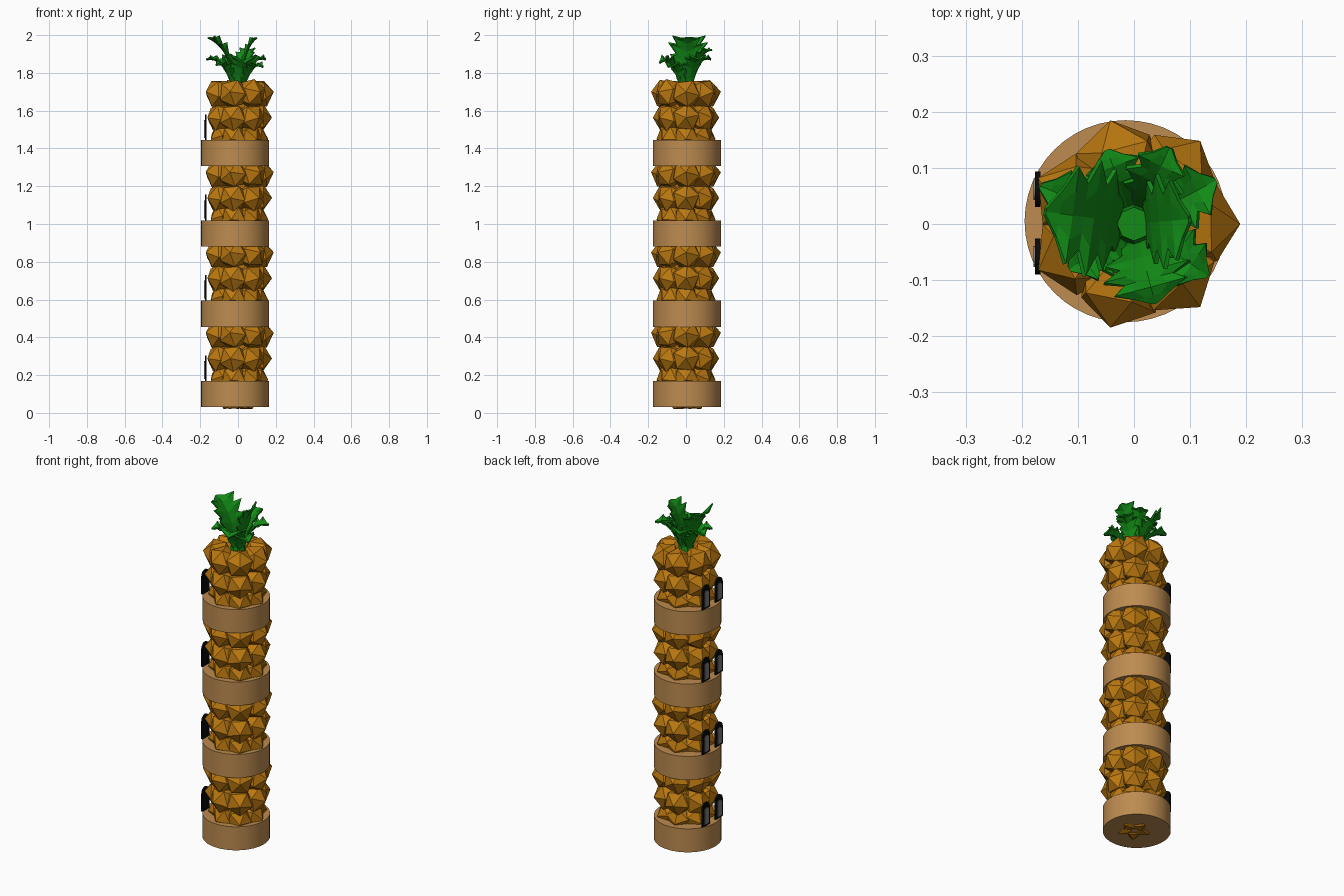
import bpy, bmesh, math, random
from mathutils import Vector, Matrix

random.seed(4)
old = bpy.data.objects.get("Cube")
if old:
    bpy.data.objects.remove(old, do_unlink=True)

PITCH = 0.425
FLOORS = 4


def material(name, rgb):
    m = bpy.data.materials.new(name)
    m.use_nodes = True
    col = (*rgb, 1)
    m.diffuse_color = col
    m.node_tree.nodes["Principled BSDF"].inputs["Base Color"].default_value = col
    return m


ORANGE = material("pineapple orange", (0.5, 0.19, 0.005))
TAN = material("light wood", (0.51, 0.26, 0.08))
GREEN = material("leaf green", (0.006, 0.26, 0.008))
BLACK = material("frame black", (0.003, 0.003, 0.003))
GREY = material("pane grey", (0.21, 0.21, 0.21))


def make_mesh(name, bm, mat):
    bmesh.ops.recalc_face_normals(bm, faces=bm.faces)
    me = bpy.data.meshes.new(name)
    bm.to_mesh(me)
    bm.free()
    me.materials.append(mat)
    return me


def place(name, me, z=0.0):
    ob = bpy.data.objects.new(name, me)
    ob.location.z = z
    bpy.context.collection.objects.link(ob)
    return ob


# Fruit body: rings of faceted bumps with one corner pointing outward
def bump(bm, pos, direction, size):
    turn = Matrix.Rotation(random.uniform(-0.35, 0.35), 4, 'Z')
    aim = Vector(direction).to_track_quat('Z', 'Y').to_matrix().to_4x4()
    bmesh.ops.create_icosphere(bm, subdivisions=1, radius=size,
                               matrix=Matrix.Translation(pos) @ aim @ turn)


def ring(bm, count, radius, z, size, tilt, phase=0.0):
    for i in range(count):
        a = phase + i * math.tau / count
        c, s = math.cos(a), math.sin(a)
        bump(bm, (radius * c, radius * s, z), (c, s, tilt), size)


bm = bmesh.new()
ring(bm, 7, 0.108, 0.415, 0.082, 0.12)
ring(bm, 7, 0.1, 0.288, 0.08, 0.0)
ring(bm, 7, 0.086, 0.185, 0.075, -0.15)
ring(bm, 5, 0.05, 0.07, 0.058, -1.6, 0.3)
bmesh.ops.create_cone(bm, cap_ends=True, segments=14, radius1=0.08, radius2=0.1,
                      depth=0.36, matrix=Matrix.Translation((0, 0, 0.25)))
fruit = make_mesh("fruit_body", bm, ORANGE)

# Round platform under each fruit
bm = bmesh.new()
bmesh.ops.create_cone(bm, cap_ends=True, segments=48, radius1=0.18, radius2=0.18,
                      depth=0.138, matrix=Matrix.Translation((-0.015, 0.005, 0.1)))
platform = make_mesh("platform", bm, TAN)


# Arched window plates on the -x side
def arch(name, mat, y, x, half, bottom, top, thick):
    bm = bmesh.new()
    spring = top - half
    pts = [(y - half, bottom), (y + half, bottom)]
    pts += [(y + half * math.cos(a), spring + half * math.sin(a))
            for a in (i * math.pi / 8 for i in range(9))]
    face = bm.faces.new([bm.verts.new((x, p, q)) for p, q in pts])
    res = bmesh.ops.extrude_face_region(bm, geom=[face])
    bmesh.ops.translate(bm, vec=(thick, 0, 0),
                        verts=[v for v in res["geom"] if isinstance(v, bmesh.types.BMVert)])
    return make_mesh(name, bm, mat)


windows = []
for side, y in (("left", 0.062), ("right", -0.058)):
    windows.append((side + "_window_frame", arch("frame", BLACK, y, -0.176, 0.032, 0.169, 0.305, 0.009)))
    windows.append((side + "_window_pane", arch("pane", GREY, y, -0.179, 0.019, 0.18, 0.275, 0.004)))

for f in range(FLOORS):
    place(f"fruit_body_{f + 1}", fruit, f * PITCH)
    disc = place(f"platform_{f + 1}", platform, f * PITCH)
    for name, me in windows:
        place(f"{name}_{f + 1}", me, f * PITCH)

bpy.ops.object.select_all(action='DESELECT')
disc.select_set(True)
bpy.context.view_layer.objects.active = disc
bpy.ops.object.shade_smooth_by_angle(angle=math.radians(40))


# Ragged crown leaves: a curved strip with toothed, upturned edges
def leaf(name, azimuth, mid, end, width, rows=10):
    a = math.radians(azimuth)
    out = Vector((math.cos(a), math.sin(a), 0))
    across = Vector((-out.y, out.x, 0))
    start, mid, end = Vector((0.02, 1.7)), Vector(mid), Vector(end)
    bm = bmesh.new()
    strip = []
    for i in range(rows + 1):
        t = i / rows
        r, z = start * (1 - t) ** 2 + mid * 2 * t * (1 - t) + end * t * t
        w = width * (0.28 + 0.72 * math.sin(math.pi * min(1, t * 0.85)) ** 1.5)
        if i % 2:
            w *= 0.6
        if i == rows:
            w = 0.006
        lift = 0.25 * w if i % 2 else 0.45 * w
        centre = out * r + Vector((0, 0, z))
        strip.append([bm.verts.new(centre + across * s * w + Vector((0, 0, abs(s) * lift)))
                      for s in (-1, -0.5, 0, 0.5, 1)])
    for lo, hi in zip(strip, strip[1:]):
        for j in range(4):
            bm.faces.new((lo[j], lo[j + 1], hi[j + 1], hi[j]))
    ob = place(name, make_mesh(name, bm, GREEN))
    mod = ob.modifiers.new("thickness", 'SOLIDIFY')
    mod.thickness = 0.008
    mod.offset = 0


# azimuth, curve control (radius, height), tip (radius, height), half width
LEAVES = [
    (172, (0.03, 1.93), (0.16, 1.985), 0.105),
    (5, (0.02, 1.93), (0.1, 1.985), 0.085),
    (158, (0.07, 1.89), (0.18, 1.87), 0.055),
    (215, (0.06, 1.87), (0.14, 1.84), 0.055),
    (285, (0.07, 1.91), (0.145, 1.85), 0.08),
    (325, (0.07, 1.87), (0.16, 1.83), 0.055),
    (28, (0.07, 1.9), (0.165, 1.87), 0.06),
    (65, (0.06, 1.92), (0.15, 1.92), 0.055),
    (110, (0.06, 1.9), (0.14, 1.87), 0.06),
]
for n, (az, mid, end, width) in enumerate(LEAVES):
    leaf(f"crown_leaf_{n + 1}", az, mid, end, width)

# Crown stem joining the leaves to the fruit
bm = bmesh.new()
bmesh.ops.create_cone(bm, cap_ends=True, segments=8, radius1=0.05, radius2=0.03,
                      depth=0.13, matrix=Matrix.Translation((0, 0, 1.74)))
place("crown_stem", make_mesh("crown_stem", bm, GREEN))
